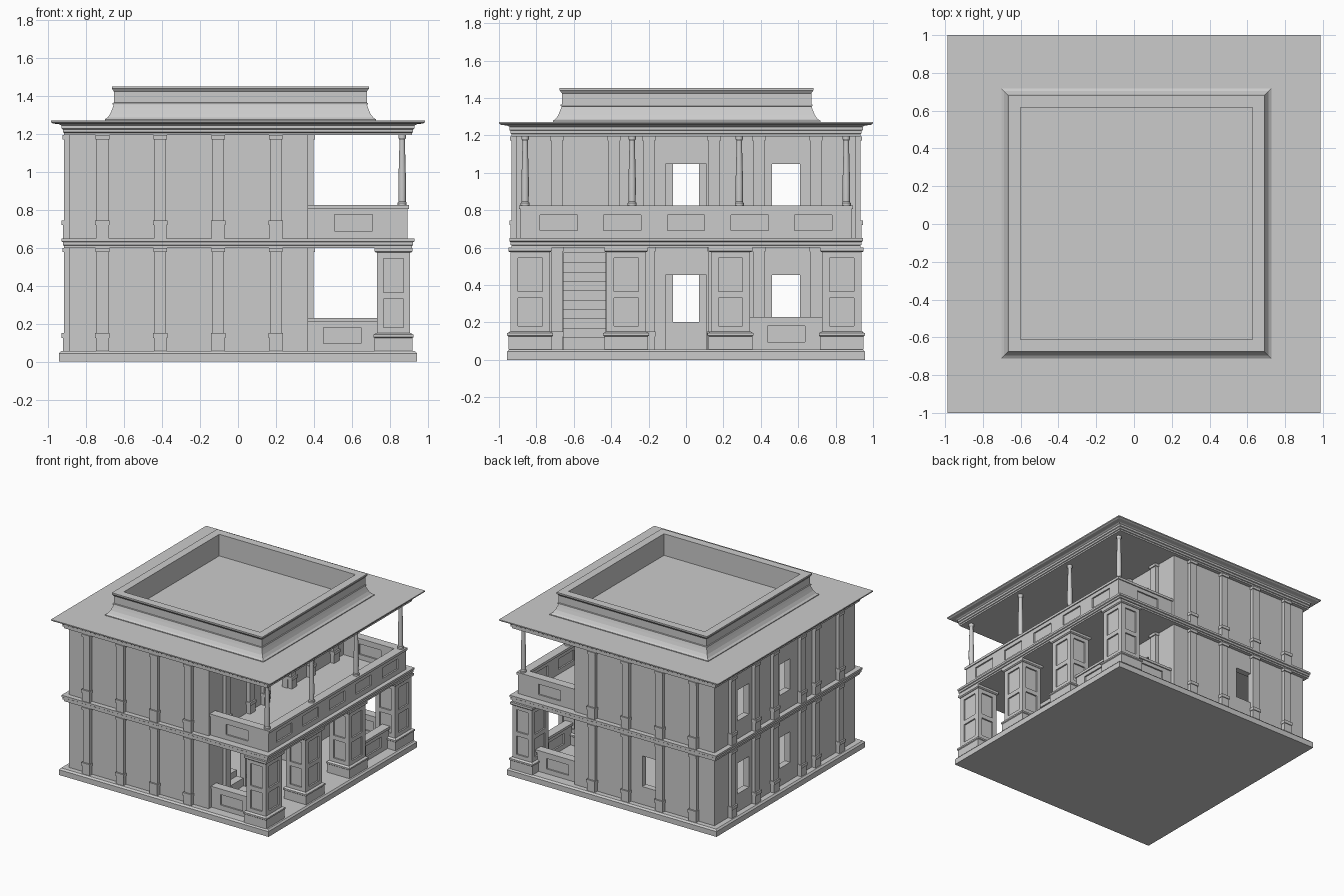
import bpy, bmesh, math

cube = bpy.data.objects.get("Cube")
if cube:
    bpy.data.objects.remove(cube, do_unlink=True)

stone = bpy.data.materials.new("pale_grey_stone")
stone.use_nodes = True
GREY = (0.6, 0.6, 0.6, 1)
stone.diffuse_color = GREY
stone.node_tree.nodes["Principled BSDF"].inputs["Base Color"].default_value = GREY


def finish(name, bm):
    bmesh.ops.recalc_face_normals(bm, faces=bm.faces)
    me = bpy.data.meshes.new(name)
    bm.to_mesh(me)
    bm.free()
    me.materials.append(stone)
    ob = bpy.data.objects.new(name, me)
    bpy.context.collection.objects.link(ob)
    return ob


def loft(name, cx, cy, rings):
    """Stack of rectangles (half_x, half_y, z), capped at both ends."""
    bm = bmesh.new()
    loops = [[bm.verts.new((cx + sx * hx, cy + sy * hy, z))
              for sx, sy in ((-1, -1), (1, -1), (1, 1), (-1, 1))] for hx, hy, z in rings]
    for a, b in zip(loops, loops[1:]):
        for i in range(4):
            j = (i + 1) % 4
            bm.faces.new((a[i], a[j], b[j], b[i]))
    bm.faces.new(loops[0][::-1])
    bm.faces.new(loops[-1])
    return finish(name, bm)


def box(name, x0, x1, y0, y1, z0, z1):
    hx, hy = (x1 - x0) / 2, (y1 - y0) / 2
    return loft(name, x0 + hx, y0 + hy, [(hx, hy, z0), (hx, hy, z1)])


def cut(ob, bounds):
    """Subtract a box from an object and bake the result."""
    cutter = box("cutter", *bounds)
    mod = ob.modifiers.new("cut", 'BOOLEAN')
    mod.operation = 'DIFFERENCE'
    mod.solver = 'EXACT'
    mod.object = cutter
    deps = bpy.context.evaluated_depsgraph_get()
    baked = bpy.data.meshes.new_from_object(ob.evaluated_get(deps))
    ob.modifiers.clear()
    ob.data = baked
    bpy.data.objects.remove(cutter, do_unlink=True)


def moulding(name, hx, hy, steps):
    return loft(name, 0, 0, [(hx + o, hy + o, z) for o, z in steps])


# Plinth, storey band, cornice with roof slab
moulding("base_plinth", 0.945, 0.957, [(0, 0), (0, 0.043), (-0.012, 0.056)])
BAND = [(-0.012, 0), (-0.012, 0.012), (-0.006, 0.015), (-0.006, 0.03), (0, 0.034), (0, 0.05)]
moulding("storey_band", 0.93, 0.945, [(o, 0.6 + z) for o, z in BAND])
moulding("roof_cornice", 0.93, 0.945, [(o, 1.195 + z) for o, z in BAND])
moulding("roof_slab", 0.987, 1.0, [(-0.06, 1.243), (-0.045, 1.252), (-0.012, 1.256),
                                   (0, 1.263), (0, 1.272)])

# Hollow roof parapet with a concave foot
ATTIC = [(0.715, 1.271), (0.715, 1.278), (0.7, 1.288), (0.685, 1.31), (0.675, 1.335),
         (0.668, 1.355), (0.674, 1.357), (0.674, 1.364), (0.667, 1.366), (0.667, 1.425),
         (0.678, 1.44), (0.678, 1.452), (0.614, 1.452), (0.614, 1.276)]
loft("roof_parapet", 0.0125, 0.003, [(h, h, z) for h, z in ATTIC])

# Main body: hollow storeys with openings
X0, X1, Y, T = -0.89, 0.37, 0.905, 0.05
FLOORS = {"lower": (0.055, 0.6), "upper": (0.65, 1.195)}
for floor, (z0, z1) in FLOORS.items():
    body = box(floor + "_walls", X0, X1, -Y, Y, z0, z1)
    cut(body, (X0 + T, X1 - T, -Y + T, Y - T, z0 - 0.1, z1 + 0.1))
    sill, head = z0 + 0.147, z0 + 0.397
    for ya, yb in ((-0.07, 0.07), (0.46, 0.61)):
        cut(body, (X0 - 0.1, X0 + 0.1, ya, yb, sill, head))
    cut(body, (X1 - 0.1, X1 + 0.1, 0.46, 0.61, sill, head))
    cut(body, (X1 - 0.1, X1 + 0.1, -0.11, 0.11, z0 - 0.1, head))
    if floor == "lower":
        cut(body, (X1 - 0.1, X1 + 0.1, -0.655, -0.43, z0 - 0.1, 0.57))
        cut(body, (-0.4, -0.24, Y - 0.1, Y + 0.1, sill, head))

# Staircase inside the body
STEPS = 10
for i in range(STEPS):
    front = X1 - 0.02 - i * 0.06
    box("stair_step", front - 0.06, front, -0.655, -0.43, 0.055, 0.07 + (i + 1) * 0.05)


# Pilasters: plinth, moulding, shaft and capital
def pilaster(name, x, y, nx, ny, z0, z1):
    for part, w, d, a, b in (("plinth", 0.034, 0.034, z0, z0 + 0.07),
                             ("moulding", 0.038, 0.04, z0 + 0.07, z0 + 0.095),
                             ("shaft", 0.031, 0.028, z0 + 0.095, z1 - 0.022),
                             ("capital", 0.036, 0.036, z1 - 0.022, z1)):
        ex, ey = (d, w) if nx else (w, d)
        loft(name + "_" + part, x, y, [(ex, ey, a), (ex, ey, b)])


for floor, (z0, z1) in FLOORS.items():
    for x in (-0.715, -0.41, -0.105, 0.2):
        pilaster(floor + "_front_pilaster", x, -Y, 0, -1, z0, z1)
        pilaster(floor + "_back_pilaster", x, Y, 0, 1, z0, z1)
    for y in (-0.692, -0.385, -0.2, 0.15, 0.39, 0.695):
        pilaster(floor + "_right_pilaster", X0, y, -1, 0, z0, z1)
        pilaster(floor + "_left_pilaster", X1, y, 1, 0, z0, z1)

# Porch piers with two recessed panels on each face
PX, PH, D = 0.82, 0.088, 0.012
for py in (-0.833, -0.32, 0.238, 0.833):
    hy = 0.105
    pier = loft("porch_pier", PX, py, [(PH, hy, 0.055), (PH, hy, 0.6)])
    for za, zb in ((0.18, 0.33), (0.365, 0.545)):
        for s in (-1, 1):
            fx, fy = PX + s * PH, py + s * hy
            cut(pier, (fx - D, fx + D, py - 0.065, py + 0.065, za, zb))
            cut(pier, (PX - 0.052, PX + 0.052, fy - D, fy + D, za, zb))
    foot = ((0.012, 0.055), (0.012, 0.125), (0.018, 0.13), (0.018, 0.142), (0.004, 0.15))
    loft("pier_foot", PX, py, [(PH + o, hy + o, z) for o, z in foot])
    loft("pier_cap", PX, py, [(PH + o, hy + o, z) for o, z in
                              ((0.004, 0.575), (0.012, 0.582), (0.012, 0.6))])


# Balustrades: panelled wall with a projecting rail
def balustrade(name, x0, x1, y0, y1, z0, z1, centres, half):
    wall = box(name, x0, x1, y0, y1, z0, z1 - 0.02)
    za, zb = z0 + 0.04, z1 - 0.05
    along_x = x1 - x0 > y1 - y0
    for c in centres:
        for s in ((y0, y1) if along_x else (x0, x1)):
            if along_x:
                cut(wall, (c - half, c + half, s - D, s + D, za, zb))
            else:
                cut(wall, (s - D, s + D, c - half, c + half, za, zb))
    o = 0.008
    box(name + "_rail", x0 - o, x1 + o, y0 - o, y1 + o, z1 - 0.02, z1)


W = 0.055
balustrade("balcony_left_balustrade", 0.895 - W, 0.895, -0.885, 0.885, 0.65, 0.825,
           [i * 0.34 for i in range(-2, 3)], 0.1)
for side, s in (("front", -1), ("back", 1)):
    ya, yb = sorted((s * 0.885, s * (0.885 - W)))
    balustrade("balcony_" + side + "_balustrade", X1, 0.895 - W, ya, yb, 0.65, 0.825, [0.61], 0.1)
    ya, yb = sorted((s * 0.87, s * (0.87 - W)))
    balustrade("porch_" + side + "_balustrade", X1, 0.735, ya, yb, 0.055, 0.23, [0.55], 0.1)
balustrade("porch_left_balustrade", PX - W / 2, PX + W / 2, 0.34, 0.73, 0.055, 0.23, [0.535], 0.1)

# Slender turned balcony columns
COLUMN = [(0.024, 0.825), (0.024, 0.838), (0.019, 0.845), (0.02, 0.95), (0.014, 1.17),
          (0.02, 1.18), (0.02, 1.195)]
SIDES = 16
for cy in (-0.86, -0.288, 0.285, 0.857):
    bm = bmesh.new()
    loops = [[bm.verts.new((0.866 + r * math.cos(math.tau * k / SIDES),
                            cy + r * math.sin(math.tau * k / SIDES), z))
              for k in range(SIDES)] for r, z in COLUMN]
    for a, b in zip(loops, loops[1:]):
        for k in range(SIDES):
            n = (k + 1) % SIDES
            bm.faces.new((a[k], a[n], b[n], b[k]))
    bm.faces.new(loops[0][::-1])
    bm.faces.new(loops[-1])
    col = finish("balcony_column", bm)
    bpy.ops.object.select_all(action='DESELECT')
    col.select_set(True)
    bpy.context.view_layer.objects.active = col
    bpy.ops.object.shade_smooth_by_angle(angle=math.radians(30))
